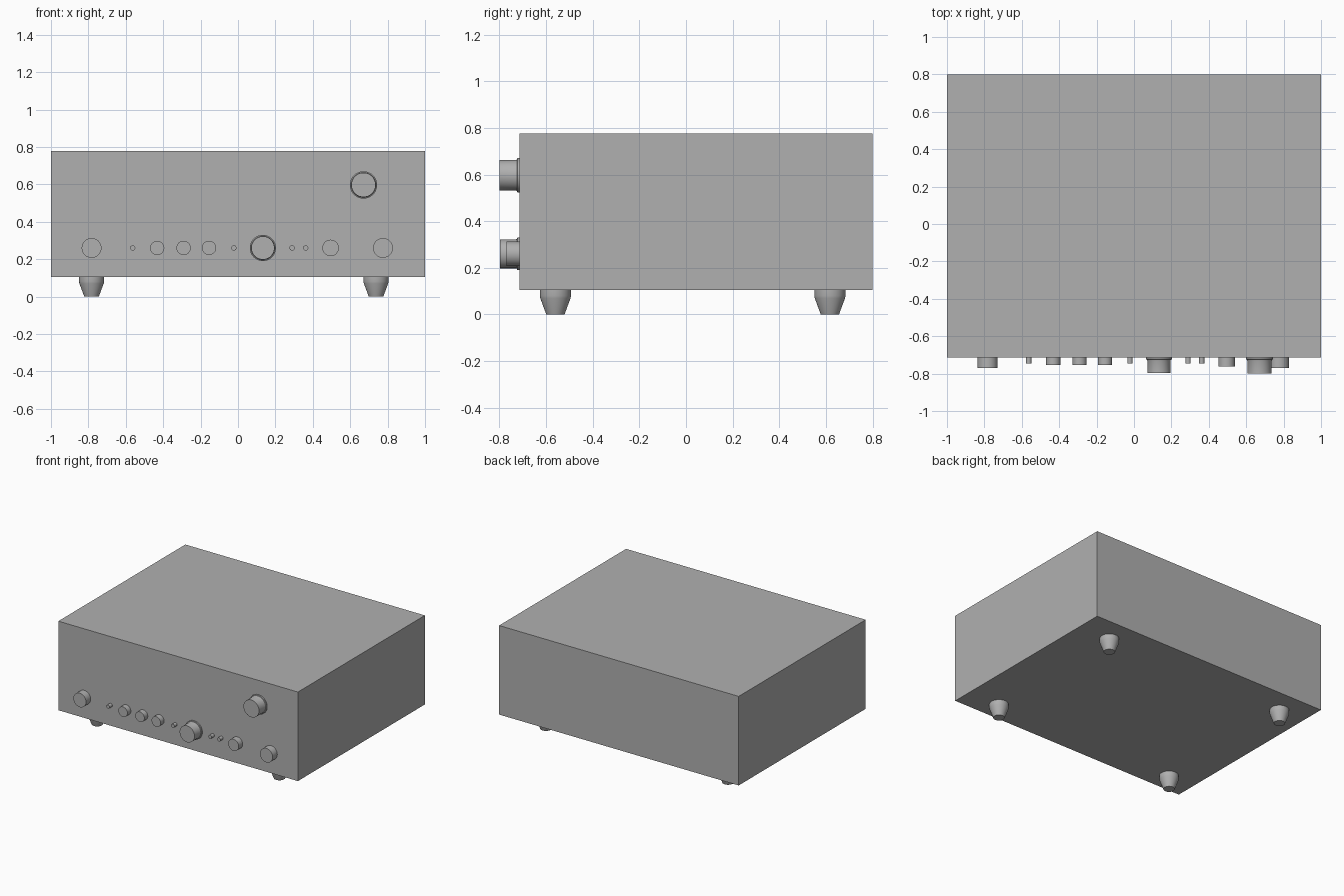
import bpy, bmesh, math
from mathutils import Matrix

if "Cube" in bpy.data.objects:
    bpy.data.objects.remove(bpy.data.objects["Cube"])

# Dark grey finish shared by every part
GREY = bpy.data.materials.new("dark_grey")
GREY.diffuse_color = (0.435, 0.435, 0.435, 1)
GREY.use_nodes = True
GREY.node_tree.nodes["Principled BSDF"].inputs["Base Color"].default_value = GREY.diffuse_color


def finish(name, bm):
    bmesh.ops.recalc_face_normals(bm, faces=bm.faces)
    mesh = bpy.data.meshes.new(name)
    bm.to_mesh(mesh)
    bm.free()
    mesh.materials.append(GREY)
    obj = bpy.data.objects.new(name, mesh)
    bpy.context.collection.objects.link(obj)
    return obj


def lathe(name, profile, location, segments=32, facing_front=False):
    """Spin (radius, height) pairs into a capped, smooth-sided solid."""
    bm = bmesh.new()
    rings = []
    for r, h in profile:
        rings.append([bm.verts.new((r * math.cos(a), r * math.sin(a), h))
                      for a in (2 * math.pi * i / segments for i in range(segments))])
    for low, high in zip(rings, rings[1:]):
        for i in range(segments):
            j = (i + 1) % segments
            bm.faces.new((low[i], low[j], high[j], high[i]))
    bm.faces.new(rings[0][::-1])
    bm.faces.new(rings[-1])
    if facing_front:
        bm.transform(Matrix.Rotation(math.radians(90), 4, 'X'))
    obj = finish(name, bm)
    obj.location = location
    bpy.ops.object.select_all(action='DESELECT')
    obj.select_set(True)
    bpy.context.view_layer.objects.active = obj
    bpy.ops.object.shade_smooth_by_angle(angle=math.radians(25))
    return obj


FRONT, BACK, BOTTOM, TOP = -0.714, 0.80, 0.105, 0.777

# Main cabinet
bm = bmesh.new()
bmesh.ops.create_cube(bm, size=1)
bm.transform(Matrix.Translation((0, (FRONT + BACK) / 2, (BOTTOM + TOP) / 2))
             @ Matrix.Diagonal((2, BACK - FRONT, TOP - BOTTOM, 1)))
finish("cabinet", bm)

# Tapered feet
for x, side in ((-0.783, "left"), (0.738, "right")):
    for y, end in ((-0.56, "front"), (0.617, "back")):
        lathe(f"{end}_{side}_foot",
              [(0.039, 0), (0.065, 0.07), (0.067, 0.08), (0.067, BOTTOM)], (x, y, 0))

# Plain knobs and small switches along the lower row: x, radius, depth
ROW_Z = 0.26
for name, x, r, depth in (
        ("left_knob", -0.783, 0.053, 0.055),
        ("power_switch", -0.563, 0.014, 0.032),
        ("tone_knob_1", -0.432, 0.038, 0.041),
        ("tone_knob_2", -0.291, 0.038, 0.041),
        ("tone_knob_3", -0.155, 0.038, 0.041),
        ("switch_1", -0.022, 0.014, 0.032),
        ("switch_2", 0.289, 0.014, 0.032),
        ("switch_3", 0.362, 0.014, 0.032),
        ("selector_knob", 0.495, 0.044, 0.047),
        ("right_knob", 0.775, 0.053, 0.055)):
    lathe(name, [(r, 0), (r, depth)], (x, FRONT, ROW_Z), facing_front=True)

# Large knobs with a flared skirt against the panel
for name, x, z, r, depth in (("centre_dial", 0.133, ROW_Z, 0.062, 0.083),
                             ("volume_dial", 0.671, 0.597, 0.065, 0.086)):
    s = r + 0.008
    lathe(name, [(s, 0), (s, 0.009), (r + 0.002, 0.011), (r, 0.016), (r, depth)],
          (x, FRONT, z), segments=48, facing_front=True)
